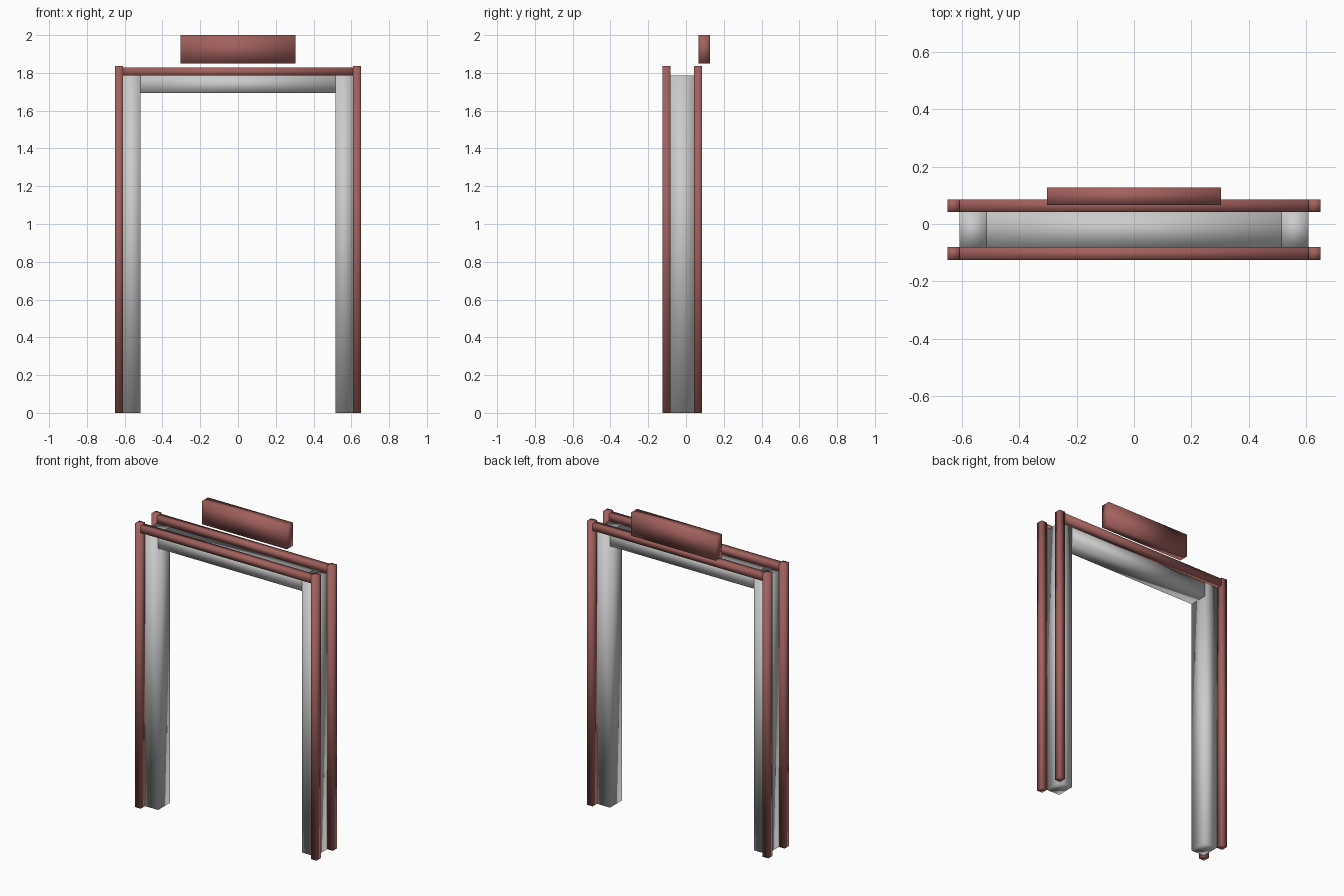
import bpy

if "Cube" in bpy.data.objects:
    bpy.data.objects.remove(bpy.data.objects["Cube"])

trim_mat = bpy.data.materials.new("trim_red")
trim_mat.diffuse_color = (0.36, 0.12, 0.11, 1)
trim_mat.use_nodes = True
trim_mat.node_tree.nodes["Principled BSDF"].inputs["Base Color"].default_value = trim_mat.diffuse_color


def box(name, x, y, z, mat=None):
    """Smooth-shaded box spanning the given (min, max) ranges."""
    spans = (x, y, z)
    bpy.ops.mesh.primitive_cube_add(size=1, location=[(a + b) / 2 for a, b in spans])
    ob = bpy.context.object
    ob.name = ob.data.name = name
    ob.scale = [b - a for a, b in spans]
    bpy.ops.object.transform_apply(location=False, rotation=False, scale=True)
    bpy.ops.object.shade_smooth()
    if mat:
        ob.data.materials.append(mat)
    return ob


INNER, OUTER, EDGE = 0.515, 0.609, 0.65   # half widths: opening, jamb, trim
FRAME_Y = (-0.081, 0.042)                 # depth of the grey frame
FRAME_TOP = 1.785
TRIM_Y = {"front": (-0.125, -0.081), "back": (0.042, 0.086)}

# Grey door frame: header between two jambs
box("header", (-INNER, INNER), FRAME_Y, (1.693, FRAME_TOP))
for side, s in (("left", -1), ("right", 1)):
    jamb_x = sorted((s * INNER, s * OUTER))
    post_x = sorted((s * OUTER, s * EDGE))
    box(f"{side}_jamb", jamb_x, FRAME_Y, (0, FRAME_TOP))
    # Red corner posts, front and back
    for face, y in TRIM_Y.items():
        box(f"{side}_{face}_trim_post", post_x, y, (0, 1.837), trim_mat)

# Red rails across the top, front and back
for face, y in TRIM_Y.items():
    box(f"{face}_trim_rail", (-OUTER, OUTER), y, (FRAME_TOP, 1.828), trim_mat)

# Red sign board floating above the back rail
box("sign_board", (-0.304, 0.304), (0.066, 0.128), (1.85, 2.0), trim_mat)
